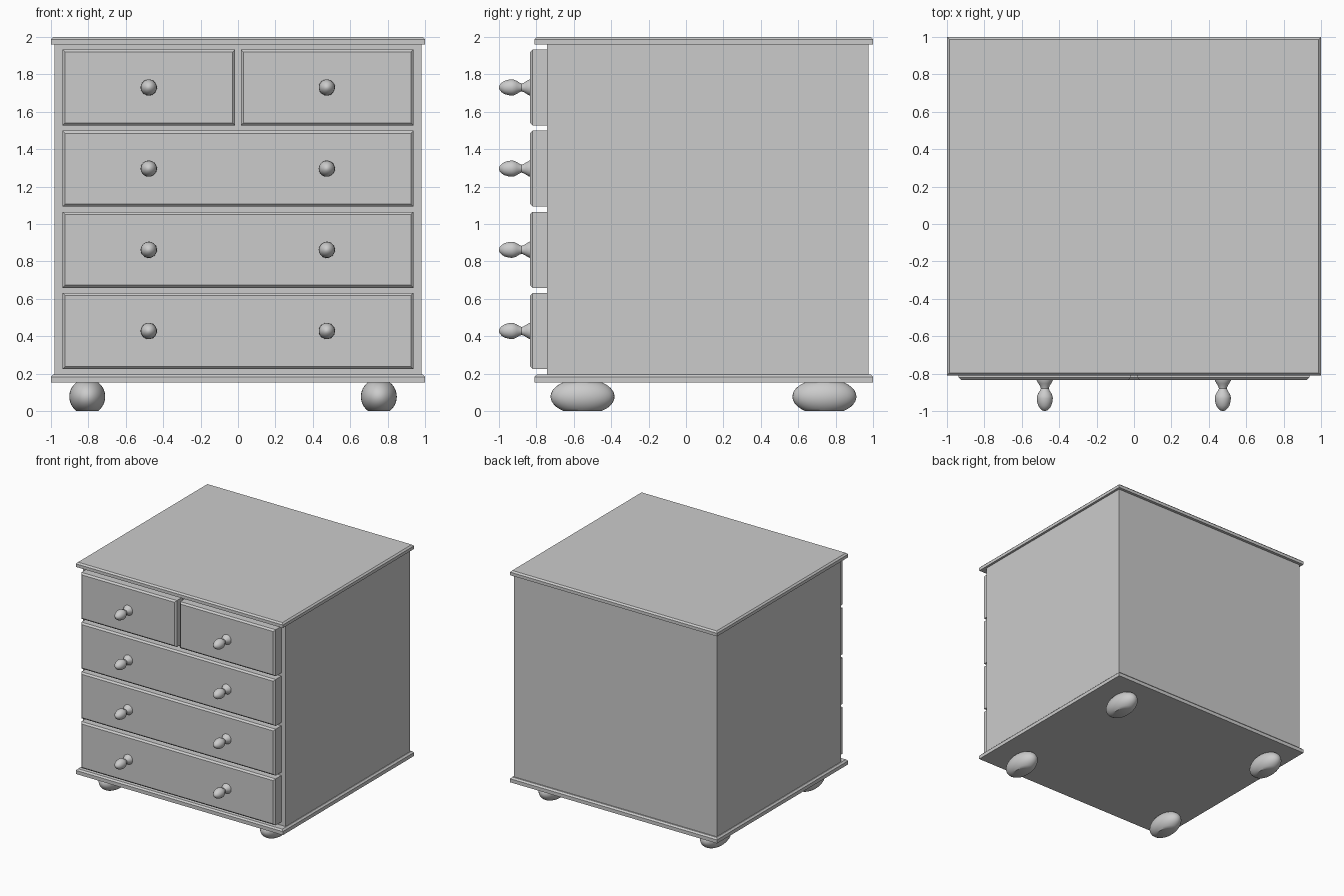
import bpy, bmesh, math
from mathutils import Matrix, Vector

if "Cube" in bpy.data.objects:
    bpy.data.objects.remove(bpy.data.objects["Cube"])


def finish(name, bm, smooth=False):
    bmesh.ops.recalc_face_normals(bm, faces=bm.faces)
    mesh = bpy.data.meshes.new(name)
    bm.to_mesh(mesh)
    bm.free()
    ob = bpy.data.objects.new(name, mesh)
    bpy.context.collection.objects.link(ob)
    if smooth:
        bpy.ops.object.select_all(action='DESELECT')
        ob.select_set(True)
        bpy.context.view_layer.objects.active = ob
        bpy.ops.object.shade_smooth_by_angle(angle=math.radians(40))
    return ob


def box(name, lo, hi, facing=None, chamfer=0.0):
    """Box between two corners; the rim of the face looking along 'facing' is chamfered."""
    lo, hi = Vector(lo), Vector(hi)
    bm = bmesh.new()
    bmesh.ops.create_cube(bm, size=1, matrix=Matrix.Translation((lo + hi) / 2)
                          @ Matrix.Diagonal((*(hi - lo), 1)))
    if facing:
        bm.normal_update()
        rim = [e for f in bm.faces if f.normal.dot(Vector(facing)) > 0.9 for e in f.edges]
        bmesh.ops.bevel(bm, geom=rim, offset=chamfer, segments=1, affect='EDGES', profile=0.5)
    return finish(name, bm)


def lathe(name, profile, matrix, sides=32):
    """Closed turned shape from (radius, height) points."""
    bm = bmesh.new()
    rings = []
    for r, h in profile:
        rings.append([bm.verts.new((r * math.cos(2 * math.pi * i / sides),
                                    r * math.sin(2 * math.pi * i / sides), h))
                      for i in range(sides)])
    for a, b in zip(rings, rings[1:]):
        for i in range(sides):
            j = (i + 1) % sides
            bm.faces.new((a[i], a[j], b[j], b[i]))
    bm.faces.new(rings[0])
    bm.faces.new(rings[-1])
    bm.transform(matrix)
    return finish(name, bm, smooth=True)


# Carcass with overhanging top and base boards
box("carcass", (-0.98, -0.742, 0.19), (0.98, 0.975, 1.965))
box("top_board", (-1, -0.81, 1.96), (1, 1, 2.0), (0, 0, 1), 0.013)
box("base_board", (-1, -0.81, 0.152), (1, 1, 0.196), (0, 0, 1), 0.013)

# Drawer fronts: three full-width rows, a split row on top, two knobs per row
knob_profile = [(0.044, -0.004), (0.043, 0.004), (0.034, 0.02), (0.025, 0.034), (0.021, 0.046),
                (0.026, 0.058), (0.035, 0.072), (0.042, 0.088), (0.043, 0.10),
                (0.041, 0.118), (0.035, 0.138), (0.026, 0.152), (0.014, 0.163), (0.004, 0.167)]
face_forward = Matrix.Rotation(math.pi / 2, 4, 'X')
for row in range(4):
    z = 0.428 + 0.434 * row
    spans = [(-0.938, 0.938)] if row < 3 else [(-0.938, -0.016), (0.016, 0.938)]
    for k, (x0, x1) in enumerate(spans):
        box(f"drawer_front_{row + 1}_{k + 1}", (x0, -0.834, z - 0.203), (x1, -0.74, z + 0.203),
            (0, -1, 0), 0.014)
    for side, x in (("left", -0.477), ("right", 0.475)):
        lathe(f"knob_{row + 1}_{side}", knob_profile,
              Matrix.Translation((x, -0.833, z)) @ face_forward)

# Bun feet: flattened balls, longer front to back
foot_profile = []
for i in range(15):
    h = -0.077 + 0.154 * i / 14
    foot_profile.append((math.sqrt(0.096 ** 2 - h * h), h + 0.077))
for side, x in (("left", -0.806), ("right", 0.753)):
    for end, y in (("front", -0.553), ("back", 0.74)):
        lathe(f"foot_{end}_{side}", foot_profile,
              Matrix.Translation((x, y, 0)) @ Matrix.Diagonal((1, 1.78, 1, 1)))
